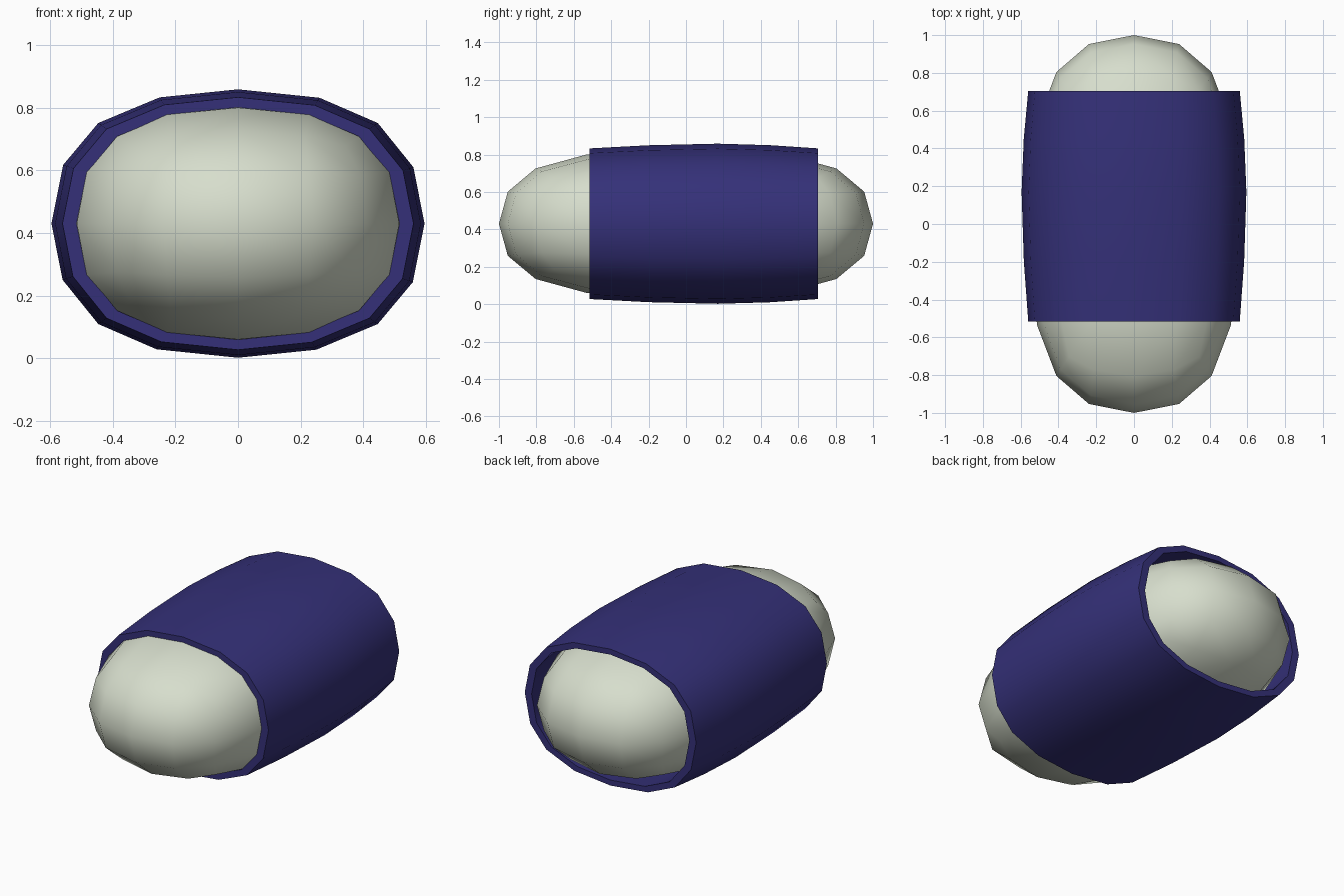
import bpy, bmesh, math

if "Cube" in bpy.data.objects:
    bpy.data.objects.remove(bpy.data.objects["Cube"])

CZ = 0.43


def material(name, color):
    m = bpy.data.materials.new(name)
    m.diffuse_color = (*color, 1)
    m.use_nodes = True
    m.node_tree.nodes["Principled BSDF"].inputs["Base Color"].default_value = m.diffuse_color
    return m


def remap(v, limit, power, size):
    t = min(abs(v) / limit, 1.0)
    return math.copysign(t ** power * size, v)


# Body: subdivided cube stretched into a rounded capsule
bpy.ops.mesh.primitive_cube_add(size=2)
body = bpy.context.object
body.name = "inner_body"
sub = body.modifiers.new("round", 'SUBSURF')
sub.levels = 2
bpy.ops.object.modifier_apply(modifier=sub.name)
limit = max(v.co.x for v in body.data.vertices)
for v in body.data.vertices:
    x, y, z = v.co
    v.co = (remap(x, limit, 0.9, 0.548),
            remap(y, limit, 0.68, 1.0),
            remap(z, limit, 0.9, 0.394) + CZ)
body.data.materials.append(material("pale_shell", (0.68, 0.73, 0.61)))
bpy.ops.object.shade_smooth()

# Sleeve: sixteen-sided open tube lofted along y, with a wall thickness
quarter = [(1, 0), (0.94, 0.42), (0.749, 0.749), (0.437, 0.937)]
section = []
for k in range(4):
    for a, b in quarter:
        for _ in range(k):
            a, b = -b, a
        section.append((a, b))

stations = [(-0.515, 0.941), (-0.2, 0.98), (0.17, 1.0), (0.45, 0.981), (0.705, 0.941)]
loop = stations + [(y, s * 0.92) for y, s in reversed(stations)]

bm = bmesh.new()
rings = [[bm.verts.new((0.595 * s * a, y, CZ + 0.428 * s * b)) for a, b in section]
         for y, s in loop]
n = len(section)
for i, ring in enumerate(rings):
    nxt = rings[(i + 1) % len(rings)]
    for j in range(n):
        bm.faces.new((ring[j], ring[(j + 1) % n], nxt[(j + 1) % n], nxt[j]))
bmesh.ops.recalc_face_normals(bm, faces=bm.faces)
mesh = bpy.data.meshes.new("outer_sleeve")
bm.to_mesh(mesh)
bm.free()
sleeve = bpy.data.objects.new("outer_sleeve", mesh)
bpy.context.collection.objects.link(sleeve)
mesh.materials.append(material("dark_blue", (0.035, 0.03, 0.19)))

bpy.ops.object.select_all(action='DESELECT')
sleeve.select_set(True)
bpy.context.view_layer.objects.active = sleeve
bpy.ops.object.shade_smooth_by_angle(angle=math.radians(45))
